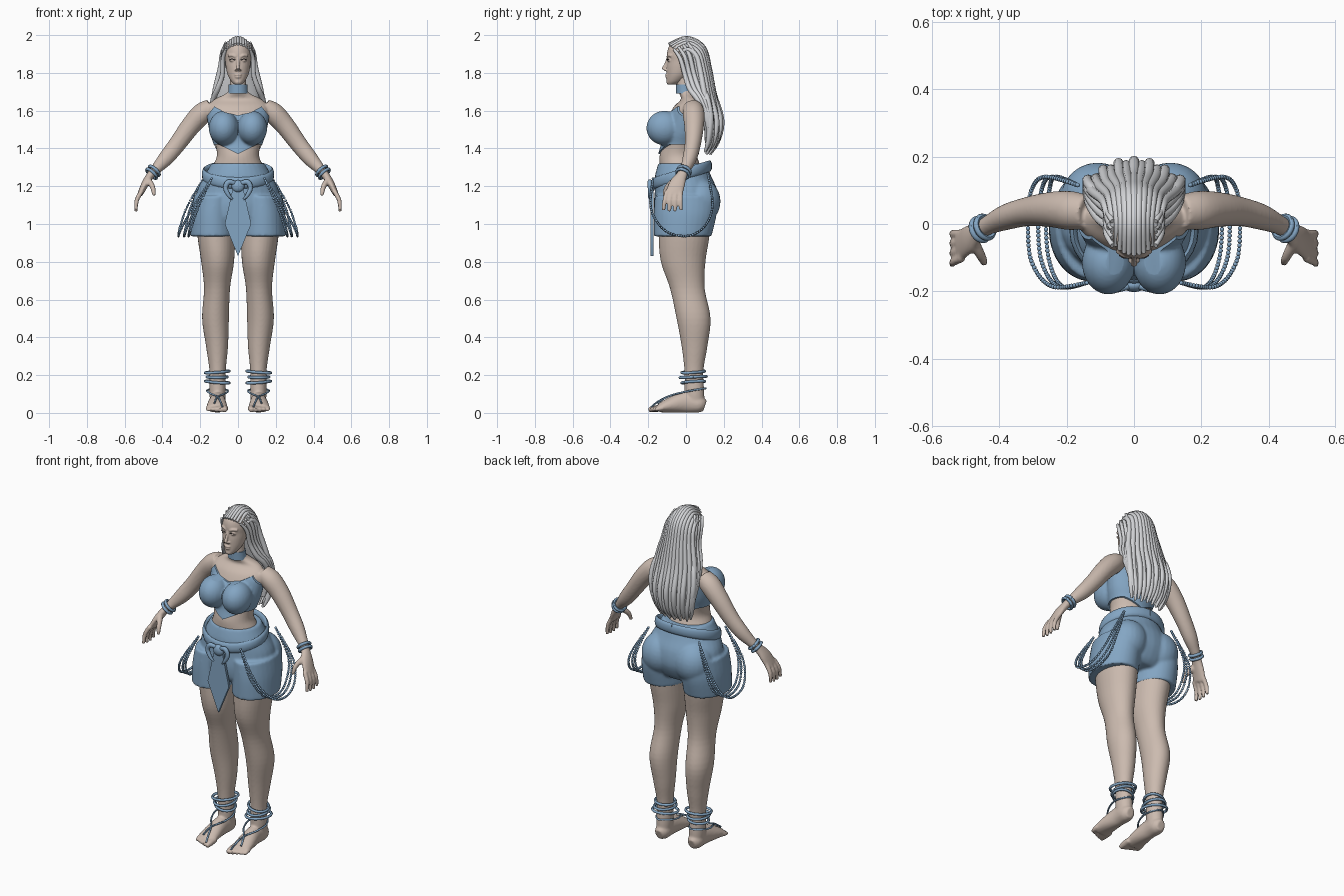
import bpy, bmesh, math
from mathutils import Vector, Matrix

if "Cube" in bpy.data.objects:
    bpy.data.objects.remove(bpy.data.objects["Cube"], do_unlink=True)

X, Y, Z = Vector((1, 0, 0)), Vector((0, 1, 0)), Vector((0, 0, 1))
SIDES = (1, -1)


def material(name, rgb):
    mat = bpy.data.materials.new(name)
    mat.use_nodes = True
    mat.diffuse_color = (*rgb, 1)
    mat.node_tree.nodes["Principled BSDF"].inputs["Base Color"].default_value = (*rgb, 1)
    return mat


SKIN = material("skin", (.60, .495, .43))
CLOTH = material("blue cloth", (.23, .38, .55))
HAIR = material("silver hair", (.66, .67, .69))
LASH = material("dark lash", (.06, .05, .05))


def spline(rows, steps):
    """Catmull-Rom through rows of any width."""
    rows = [Vector(r) for r in rows]
    ext = [rows[0]] + rows + [rows[-1]]
    out = []
    for a, b, c, d in zip(ext, ext[1:], ext[2:], ext[3:]):
        for j in range(steps):
            t = j / steps
            out.append((b * 2 + (c - a) * t + (a * 2 - b * 5 + c * 4 - d) * t ** 2
                        + (b * 3 - a - c * 3 + d) * t ** 3) * .5)
    return out + [rows[-1]]


def tube(bm, rows, ref=Y, level=False, sides=16, steps=5, s=1):
    """Loft of ellipses; each row is x, y, z, radius a, radius b."""
    pts = spline(rows, steps)
    centres = [Vector(p[:3]) for p in pts]
    rings = []
    for i, (p, c) in enumerate(zip(pts, centres)):
        ahead, behind = centres[min(i + 1, len(pts) - 1)], centres[max(i - 1, 0)]
        t = Z if level else (ahead - behind).normalized()
        a = ref.cross(t).normalized()
        b = t.cross(a)
        ring = []
        for k in range(sides):
            ang = math.tau * k / sides
            v = c + a * p[3] * math.cos(ang) + b * p[4] * math.sin(ang)
            ring.append(bm.verts.new((v.x * s, v.y, v.z)))
        rings.append(ring)
    for lo, hi in zip(rings, rings[1:]):
        for k in range(sides):
            m = (k + 1) % sides
            bm.faces.new((lo[k], lo[m], hi[m], hi[k]))
    bm.faces.new(rings[0])
    bm.faces.new(rings[-1])


def stack(bm, rows, grow=0, s=1):
    """Level loft; each row is z, centre x, centre y, radius x, radius y."""
    tube(bm, [(x, y, z, a + grow, b + grow) for z, x, y, a, b in rows], level=True, sides=32, s=s)


def cord(bm, pts, r, ref=Z, s=1, sides=8, steps=5):
    tube(bm, [(*p, r, r) for p in pts], ref, sides=sides, steps=steps, s=s)


def ball(bm, c, r, s=1):
    place = Matrix.Translation((c[0] * s, c[1], c[2])) @ Matrix.Diagonal((*r, 1))
    bmesh.ops.create_uvsphere(bm, u_segments=24, v_segments=16, radius=1, matrix=place)


def hoop(bm, c, rx, ry, r, axis=Z, s=1):
    q = axis.to_track_quat('Z', 'Y')
    angles = [math.tau * k / 32 for k in range(33)]
    cord(bm, [Vector(c) + q @ Vector((rx * math.cos(a), ry * math.sin(a), 0)) for a in angles],
         r, q @ Z, s, steps=1)


def prism(bm, outline, y0, y1):
    front = [bm.verts.new((x, y0, z)) for x, z in outline]
    face = bm.faces.new(front)
    moved = bmesh.ops.extrude_face_region(bm, geom=[face])["geom"]
    for v in moved:
        if isinstance(v, bmesh.types.BMVert):
            v.co.y = y1


def finish(bm, name, mat, voxel=0, relax=5, cutter=None):
    bmesh.ops.recalc_face_normals(bm, faces=bm.faces)
    me = bpy.data.meshes.new(name)
    bm.to_mesh(me)
    bm.free()
    ob = bpy.data.objects.new(name, me)
    bpy.context.scene.collection.objects.link(ob)
    if voxel:
        mod = ob.modifiers.new("fuse", 'REMESH')
        mod.mode, mod.voxel_size = 'VOXEL', voxel
        mod = ob.modifiers.new("relax", 'SMOOTH')
        mod.factor, mod.iterations = .5, relax
    if cutter:
        mod = ob.modifiers.new("trim", 'BOOLEAN')
        mod.operation, mod.object, mod.solver = 'INTERSECT', cutter, 'EXACT'
    if voxel:
        bpy.context.view_layer.update()
        dg = bpy.context.evaluated_depsgraph_get()
        me = bpy.data.meshes.new_from_object(ob.evaluated_get(dg))
        ob.modifiers.clear()
        ob.data = me
    me.materials.clear()
    me.materials.append(mat)
    me.shade_smooth()
    me.set_sharp_from_angle(angle=math.radians(45))
    return ob


def torso(bm, grow=0):
    stack(bm, [(1.82, 0, -.01, .042, .038), (1.72, 0, -.008, .045, .041), (1.69, 0, .01, .065, .046),
               (1.66, 0, .025, .125, .052), (1.62, 0, .01, .16, .075), (1.56, 0, -.005, .155, .09),
               (1.48, 0, -.02, .14, .098), (1.42, 0, -.03, .12, .095), (1.36, 0, -.04, .112, .1),
               (1.3, 0, -.03, .135, .11), (1.2, 0, -.01, .16, .13), (1.05, 0, 0, .17, .13)], grow)
    for s in SIDES:
        ball(bm, (.076, -.115, 1.508), (.07 + grow, .086 + grow, .082 + grow), s)


# Body with arms, hands, legs and feet
bm = bmesh.new()
torso(bm)
for s in SIDES:
    tube(bm, [(.14, .035, 1.62, .045, .05), (.19, .04, 1.585, .056, .058), (.25, .043, 1.52, .052, .052),
              (.32, .036, 1.425, .046, .043), (.38, .02, 1.35, .041, .038), (.43, -.002, 1.295, .029, .029),
              (.46, -.02, 1.262, .022, .028), (.49, -.045, 1.215, .02, .042),
              (.517, -.064, 1.16, .015, .046)], sides=24, s=s)
    for i in range(4):
        tube(bm, [(.51, -.1 + .024 * i, 1.175, .013, .013), (.536, -.113 + .028 * i, 1.125, .012, .012),
                  (.54, -.12 + .031 * i, 1.072 - .006 * (i % 3 > 0), .009, .009)], s=s)
    tube(bm, [(.475, -.055, 1.235, .016, .018), (.452, -.1, 1.195, .014, .014),
              (.445, -.118, 1.15, .009, .009)], s=s)
    stack(bm, [(1.1, .12, 0, .105, .14), (.94, .115, -.01, .1, .135), (.8, .108, -.015, .087, .118),
               (.66, .111, .007, .069, .092), (.5, .119, .04, .071, .09), (.35, .111, .045, .058, .068),
               (.22, .108, .042, .043, .05), (.1, .108, .045, .043, .052), (.03, .108, .05, .036, .045)], s=s)
    tube(bm, [(.108, .1, .036, .024, .03), (.108, .07, .045, .042, .045), (.108, 0, .056, .042, .056),
              (.111, -.08, .042, .052, .041), (.113, -.145, .024, .056, .022)], Z, sides=24, s=s)
    for i in range(5):
        x, r = .07 + .022 * i, .018 - .0015 * i
        tube(bm, [(x, -.12, .026, r, r), (x, -.165 + .005 * i, .022, r, r),
                  (x, -.198 + .008 * i, .015, r * .7, r * .7)], Z, s=s)
finish(bm, "body", SKIN, .006)

# Head and face
bm = bmesh.new()
stack(bm, [(1.738, 0, -.075, .018, .022), (1.755, 0, -.06, .036, .042), (1.79, 0, -.04, .055, .062),
           (1.83, 0, -.027, .064, .075), (1.865, 0, -.018, .068, .081), (1.9, 0, -.015, .07, .086),
           (1.94, 0, -.008, .064, .082), (1.965, 0, 0, .045, .06), (1.978, 0, 0, .02, .03)])
tube(bm, [(0, -.093, 1.885, .008, .008), (0, -.106, 1.85, .007, .008), (0, -.121, 1.818, .01, .009)], X)
ball(bm, (0, -.1, 1.79), (.02, .011, .006))
ball(bm, (0, -.099, 1.778), (.017, .011, .006))
ball(bm, (0, -.089, 1.752), (.02, .015, .014))
for s in SIDES:
    ball(bm, (.01, -.108, 1.815), (.008, .009, .006), s)
    ball(bm, (.03, -.088, 1.867), (.015, .011, .009), s)
    cord(bm, [(.012, -.097, 1.884), (.03, -.094, 1.893), (.052, -.078, 1.89)], .007, s=s)
finish(bm, "head", SKIN, .004, 3)

bm = bmesh.new()
for s in SIDES:
    cord(bm, [(.015, -.098, 1.868), (.03, -.1, 1.873), (.044, -.092, 1.87)], .0025, s=s)
finish(bm, "eyelashes", LASH)

# Hair: scalp and back mass, then locks laid over them
bm = bmesh.new()
ball(bm, (0, .02, 1.885), (.078, .09, .1))
stack(bm, [(1.87, 0, .065, .075, .05), (1.8, 0, .075, .085, .05), (1.7, 0, .095, .108, .045),
           (1.55, 0, .13, .12, .04), (1.43, 0, .13, .1, .03)])
finish(bm, "hair_base", HAIR)

bm = bmesh.new()
LOCKS = 13
for i in range(LOCKS):
    u = 2 * i / (LOCKS - 1) - 1
    th, w, wave = u * 1.35, u * u, .006 * (-1) ** i
    path = [(.068 * math.sin(th), -.018 - .074 * math.cos(th), 1.952 - .06 * w),
            (.074 * u, .005, 1.985 - .06 * w), (.084 * u, .092 - .04 * w, 1.935 - .04 * w),
            (.095 * u, .124 - .05 * w, 1.82), (.124 * u, .148 - .05 * w, 1.69),
            (.138 * u, .182 - .06 * w + wave, 1.55), (.12 * u, .168 - .05 * w, 1.44),
            (.1 * u, .13 - .03 * w, 1.375 + wave)]
    radii = (.007, .011, .013, .014, .015, .015, .013, .006)
    tube(bm, [(*p, r, r) for p, r in zip(path, radii)], X, sides=10, s=1)
for s in SIDES:
    for k in range(4):
        d = .024 * k
        path = [(.064, -.064 + d, 1.925 + d * .5), (.08, -.03 + d, 1.875 + d * .4),
                (.083, -.005 + d, 1.79), (.108, .02 + d, 1.715), (.132, .065 + d * .7, 1.655),
                (.138, .11 + d * .3, 1.56), (.115, .125, 1.45), (.09, .11, 1.39 + d * .2)]
        tube(bm, [(*p, r, r) for p, r in zip(path, radii)], X, sides=10, s=s)
finish(bm, "hair_locks", HAIR)

# Choker
bm = bmesh.new()
stack(bm, [(1.69, 0, -.005, .052, .047), (1.715, 0, -.008, .05, .045), (1.738, 0, -.01, .049, .044)])
finish(bm, "choker", CLOTH)

# Strapless top, trimmed to a pointed outline
half = [(.19, 1.54), (.125, 1.622), (.07, 1.592), (0, 1.575)]
low = [(0, 1.37), (.1, 1.42), (.19, 1.425)]
bm = bmesh.new()
prism(bm, half + [(-x, z) for x, z in half[-2::-1]] + [(-x, z) for x, z in low[::-1]] + low[1:], -.4, .4)
trim = finish(bm, "top_trim", CLOTH)
trim.hide_render = True
bm = bmesh.new()
torso(bm, .009)
finish(bm, "top", CLOTH, .007, 4, trim)
bpy.data.objects.remove(trim, do_unlink=True)

# Shorts
bm = bmesh.new()
stack(bm, [(1.32, 0, -.02, .142, .127), (1.25, 0, -.015, .18, .15), (1.18, 0, 0, .215, .165),
           (1.1, 0, 0, .222, .17), (1.03, 0, -.01, .2, .15), (1.0, 0, -.01, .17, .12)])
for s in SIDES:
    stack(bm, [(1.15, .12, 0, .113, .165), (1.05, .131, -.004, .119, .166), (.935, .132, -.017, .122, .152)], s=s)
    ball(bm, (.108, .075, 1.12), (.11, .108, .12), s)
finish(bm, "shorts", CLOTH, .008, 4)

# Sash, knot and hanging flap
bm = bmesh.new()
turns = [math.tau * k / 32 + math.pi / 2 for k in range(33)]
tube(bm, [(.18 * math.cos(a), -.02 + .146 * math.sin(a), 1.262 + .045 * math.sin(a), .012, .03)
          for a in turns], Z, sides=12, steps=1)
ball(bm, (0, -.182, 1.2), (.034, .02, .032))
for s in SIDES:
    tube(bm, [(.015, -.185, 1.215, .012, .01), (.05, -.192, 1.222, .014, .012), (.066, -.192, 1.19, .013, .011),
              (.048, -.192, 1.15, .01, .01), (.028, -.19, 1.13, .004, .004)], sides=10, s=s)
finish(bm, "sash", CLOTH)
bm = bmesh.new()
prism(bm, [(-.025, 1.2), (-.07, 1.0), (0, .83), (.07, 1.0), (.025, 1.2)], -.187, -.172)
finish(bm, "sash_flap", CLOTH)

# Bead strings over the hips
bm = bmesh.new()
for s in SIDES:
    for out in (.262, .285, .315):
        mid = .14 + (out - .14) * .6
        path = spline([(.14, -.175, 1.24), (mid, -.185, 1.08), (out - .01, -.11, .965), (out, .01, .937),
                       (out - .01, .1, .99), (mid + .02, .14, 1.1), (.165, .115, 1.27)], 40)
        last = None
        for p in path:
            if last is None or (p - last).length > .011:
                last = p
                bmesh.ops.create_icosphere(bm, subdivisions=2, radius=.0068,
                                           matrix=Matrix.Translation((p.x * s, p.y, p.z)))
finish(bm, "hip_beads", CLOTH)

# Bracelets, anklets and foot cords
bm = bmesh.new()
arm = Vector((.6, -.3, -.65)).normalized()
for s in SIDES:
    for d in (-.011, .011):
        hoop(bm, Vector((.45, -.013, 1.274)) + arm * d, .034, .034, .0085, arm, s)
finish(bm, "bracelets", CLOTH)
bm = bmesh.new()
for s in SIDES:
    for k in range(3):
        hoop(bm, (.11, .038, .163 + .027 * k), .054, .07, .0075, Vector((.06 * (k - 1), -.05, 1)), s)
finish(bm, "anklets", CLOTH)
bm = bmesh.new()
for s in SIDES:
    cord(bm, [(.082, -.185, .03), (.09, -.155, .055), (.108, -.1, .085), (.15, -.035, .105), (.162, .04, .12),
              (.108, .105, .13), (.056, .04, .12), (.064, -.035, .105), (.108, -.1, .085),
              (.125, -.15, .052)], .005, s=s)
finish(bm, "foot_cords", CLOTH)
